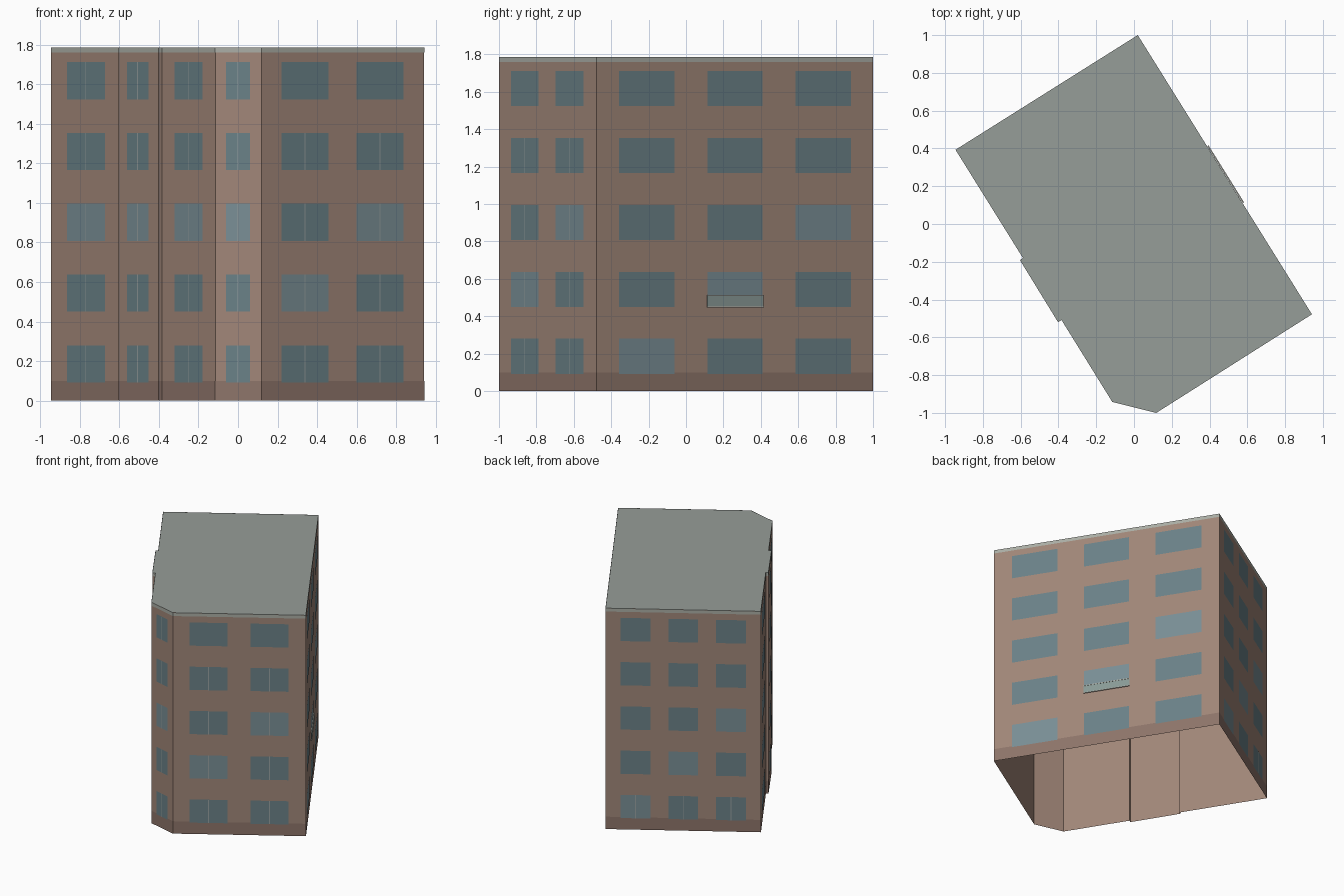
import bpy
from mathutils import Vector

if "Cube" in bpy.data.objects:
    bpy.data.objects.remove(bpy.data.objects["Cube"])

H, FLOORS = 1.787, 5
PITCH = 0.358


def material(name, r, g, b):
    lin = [((c / 255 + 0.055) / 1.055) ** 2.4 for c in (r, g, b)]
    m = bpy.data.materials.new(name)
    m.diffuse_color = (*lin, 1)
    m.use_nodes = True
    m.node_tree.nodes["Principled BSDF"].inputs["Base Color"].default_value = m.diffuse_color
    return m


BRICK = material("brick", 160, 134, 120)
BASE = material("plinth_brick", 141, 116, 105)
ROOF = material("roofing", 150, 157, 152)
TRIM = material("trim", 170, 173, 165)
GLASS = material("glass", 106, 129, 135)
PALE = material("pale_glass", 121, 142, 149)
FRAME = material("frame", 150, 160, 160)
PANEL = material("railing_panel", 137, 154, 150)


def mesh_object(name, faces, mat):
    """Make one object from a list of faces given as point lists."""
    verts, polys = [], []
    index = {}
    for f in faces:
        poly = []
        for p in f:
            key = tuple(round(c, 5) for c in p)
            if key not in index:
                index[key] = len(verts)
                verts.append(key)
            poly.append(index[key])
        polys.append(poly)
    me = bpy.data.meshes.new(name)
    me.from_pydata(verts, [], polys)
    me.materials.append(mat)
    ob = bpy.data.objects.new(name, me)
    bpy.context.collection.objects.link(ob)
    return ob


# Footprint, counterclockwise, including the shallow bay on the left side
CORNERS = [Vector(p) for p in (
    (0.118, -1.0), (0.942, -0.478), (0.02, 1.0), (-0.945, 0.393),
    (-0.588, -0.18), (-0.604, -0.191), (-0.402, -0.52), (-0.384, -0.508),
    (-0.115, -0.942))]
N = len(CORNERS)


def panel(edge, u0, u1, z0, z1, out):
    """Upright rectangle on one facade; u is the fraction along it."""
    p, q = CORNERS[edge], CORNERS[(edge + 1) % N]
    d = q - p
    n = Vector((d.y, -d.x)).normalized() * out
    a, b = p + d * u0 + n, p + d * u1 + n
    return [(a.x, a.y, z0), (b.x, b.y, z0), (b.x, b.y, z1), (a.x, a.y, z1)]


def band(z0, z1, out):
    return [panel(e, 0, 1, z0, z1, out) for e in range(N)]


# Walls (open underneath) and flat roof
mesh_object("walls", band(0, H, 0), BRICK)
mesh_object("roof", [[(c.x, c.y, H) for c in CORNERS]], ROOF)

# Plinth and roof edge strips
mesh_object("plinth", band(0, 0.1, 0.001), BASE)
mesh_object("roof_edge", band(H - 0.027, H, 0.001), TRIM)

# Facades: edge -> (window columns, floors with centre bars, pale windows)
ALL = range(FLOORS)
FACADES = {
    0: ([(0.124, 0.41), (0.582, 0.871)], range(4), {(0, 1), (1, 2)}),
    1: ([(0.081, 0.282), (0.4, 0.6), (0.718, 0.92)], (), {(0, 0), (1, 1), (2, 2)}),
    2: ([(0.096, 0.288), (0.404, 0.596), (0.712, 0.904)], (0,), {(0, 0), (1, 1), (2, 2)}),
    3: ([(0.228, 0.766)], ALL, {(0, 2)}),
    5: ([(0.215, 0.76)], ALL, {(0, 2)}),
    7: ([(0.24, 0.763)], ALL, {(0, 2)}),
    8: ([(0.234, 0.757)], ALL, {(0, 2)}),
}

dark, pale, bars = [], [], []
for edge, (columns, barred, light) in FACADES.items():
    length = (CORNERS[(edge + 1) % N] - CORNERS[edge]).length
    half = 0.003 / length
    for col, (u0, u1) in enumerate(columns):
        mid = (u0 + u1) / 2
        for floor in ALL:
            z0 = 0.092 + floor * PITCH
            z1 = z0 + 0.188
            target = pale if (col, floor) in light else dark
            target.append(panel(edge, u0, u1, z0, z1, 0.002))
            if floor in barred:
                bars.append(panel(edge, mid - half, mid + half, z0, z1, 0.003))
mesh_object("windows", dark, GLASS)
mesh_object("pale_windows", pale, PALE)
mesh_object("window_bars", bars, FRAME)


# Balcony railing on the right side
def slab(name, edge, u0, u1, z0, z1, o0, o1, mat):
    a, b = panel(edge, u0, u1, z0, z1, o0), panel(edge, u0, u1, z0, z1, o1)
    faces = [b, a[::-1]]
    for i in range(4):
        j = (i + 1) % 4
        faces.append([a[i], a[j], b[j], b[i]])
    mesh_object(name, faces, mat)


slab("railing_panel", 1, 0.398, 0.602, 0.452, 0.508, 0.003, 0.007, PANEL)
slab("railing_top", 1, 0.398, 0.602, 0.508, 0.514, 0.002, 0.009, TRIM)
slab("railing_bottom", 1, 0.398, 0.602, 0.448, 0.454, 0.002, 0.009, TRIM)
